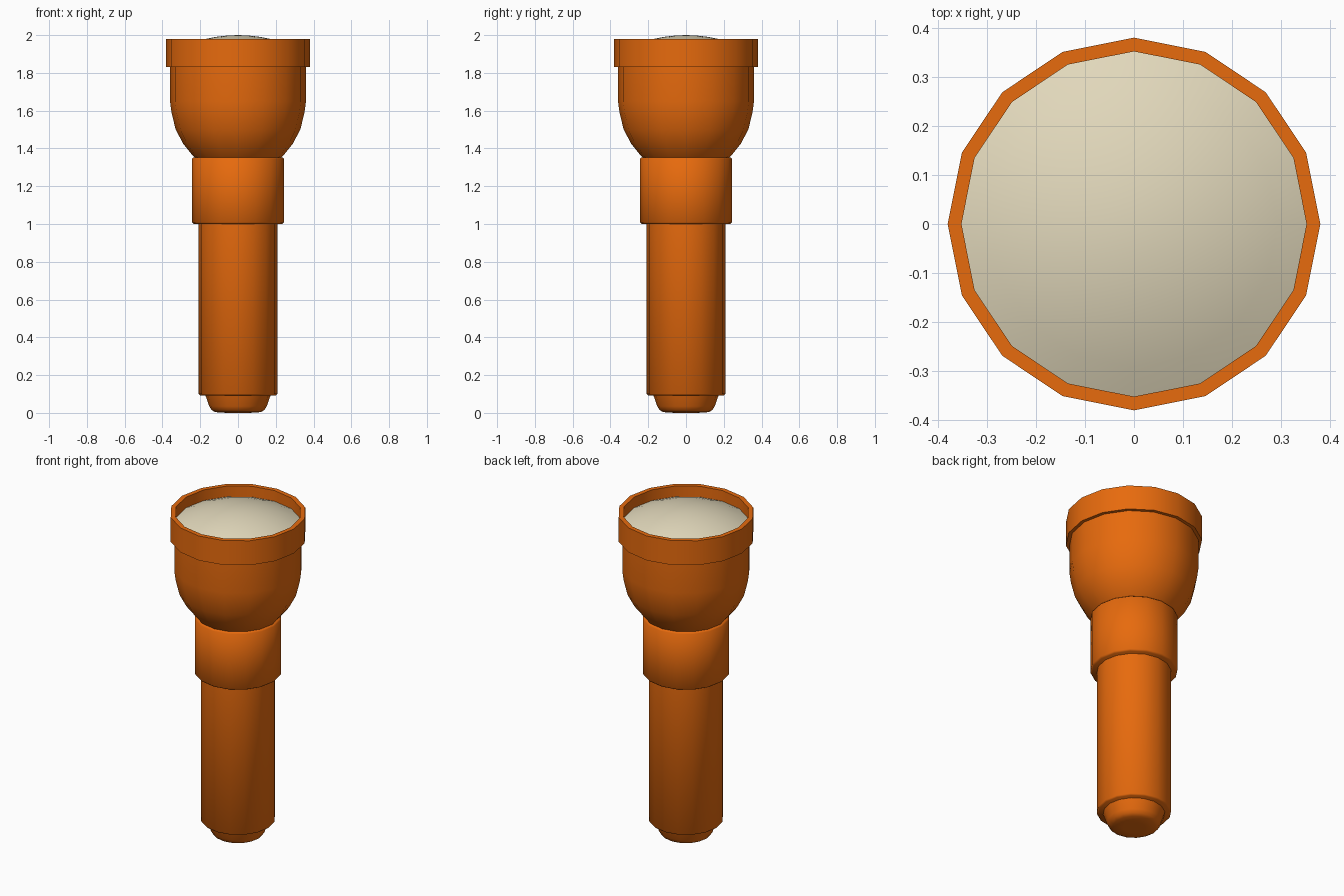
import bpy, bmesh, math

if "Cube" in bpy.data.objects:
    bpy.data.objects.remove(bpy.data.objects["Cube"])

SIDES = 16


def material(name, color):
    m = bpy.data.materials.new(name)
    m.diffuse_color = color
    m.use_nodes = True
    m.node_tree.nodes["Principled BSDF"].inputs["Base Color"].default_value = m.diffuse_color
    return m


orange = material("orange_plastic", (0.80, 0.145, 0.004, 1))
glass = material("cream_glass", (0.76, 0.69, 0.50, 1))


def lathe(name, profile, mat, angle=35):
    """Revolve (radius, z) points around z; radius 0 closes to a pole."""
    bm = bmesh.new()
    rings = []
    for r, z in profile:
        n = SIDES if r > 0 else 1
        rings.append([bm.verts.new((r * math.cos(2 * math.pi * i / SIDES),
                                    r * math.sin(2 * math.pi * i / SIDES), z))
                      for i in range(n)])
    for a, b in zip(rings, rings[1:]):
        for i in range(SIDES):
            j = (i + 1) % SIDES
            loop = [a[i % len(a)], a[j % len(a)], b[j % len(b)], b[i % len(b)]]
            bm.faces.new(list(dict.fromkeys(loop)))
    bmesh.ops.recalc_face_normals(bm, faces=bm.faces)
    # An open dome must face up
    if profile[-1][0] == 0 and profile[0][0] > 0:
        bm.normal_update()
        if sum(f.normal.z for f in bm.faces) < 0:
            bmesh.ops.reverse_faces(bm, faces=bm.faces)
    mesh = bpy.data.meshes.new(name)
    bm.to_mesh(mesh)
    bm.free()
    ob = bpy.data.objects.new(name, mesh)
    bpy.context.collection.objects.link(ob)
    mesh.materials.append(mat)
    bpy.ops.object.select_all(action='DESELECT')
    ob.select_set(True)
    bpy.context.view_layer.objects.active = ob
    bpy.ops.object.shade_smooth_by_angle(angle=math.radians(angle))
    return ob


# Rounded tail button under the handle
lathe("tail_button", [(0, 0.005), (0.06, 0), (0.12, 0.004), (0.14, 0.015), (0.152, 0.035),
                      (0.175, 0.10), (0, 0.10)], orange, 50)

# Long handle with softened ends
lathe("handle", [(0, 0.093), (0.20, 0.093), (0.208, 0.101), (0.208, 1.01), (0, 1.01)],
      orange, 50)

# Wider collar below the head
lathe("collar", [(0, 1.0), (0.235, 1.0), (0.244, 1.009), (0.244, 1.345),
                 (0.235, 1.353), (0, 1.353)], orange, 50)

# Bowl-shaped reflector head
lathe("head", [(0, 1.34), (0.215, 1.34), (0.238, 1.36), (0.29, 1.425), (0.33, 1.50),
               (0.352, 1.59), (0.36, 1.65), (0.36, 1.84), (0, 1.84)], orange)

# Bezel ring holding the lens
lathe("bezel", [(0.34, 1.83), (0.38, 1.83), (0.38, 1.98), (0.352, 1.98),
                (0.352, 1.83), (0.34, 1.83)], orange)

# Domed lens following a shallow parabola
lathe("lens", [(0.352 * (1 - i / 6), 2 - 0.69 * (0.352 * (1 - i / 6)) ** 2)
               for i in range(6)] + [(0, 2.0)], glass)
